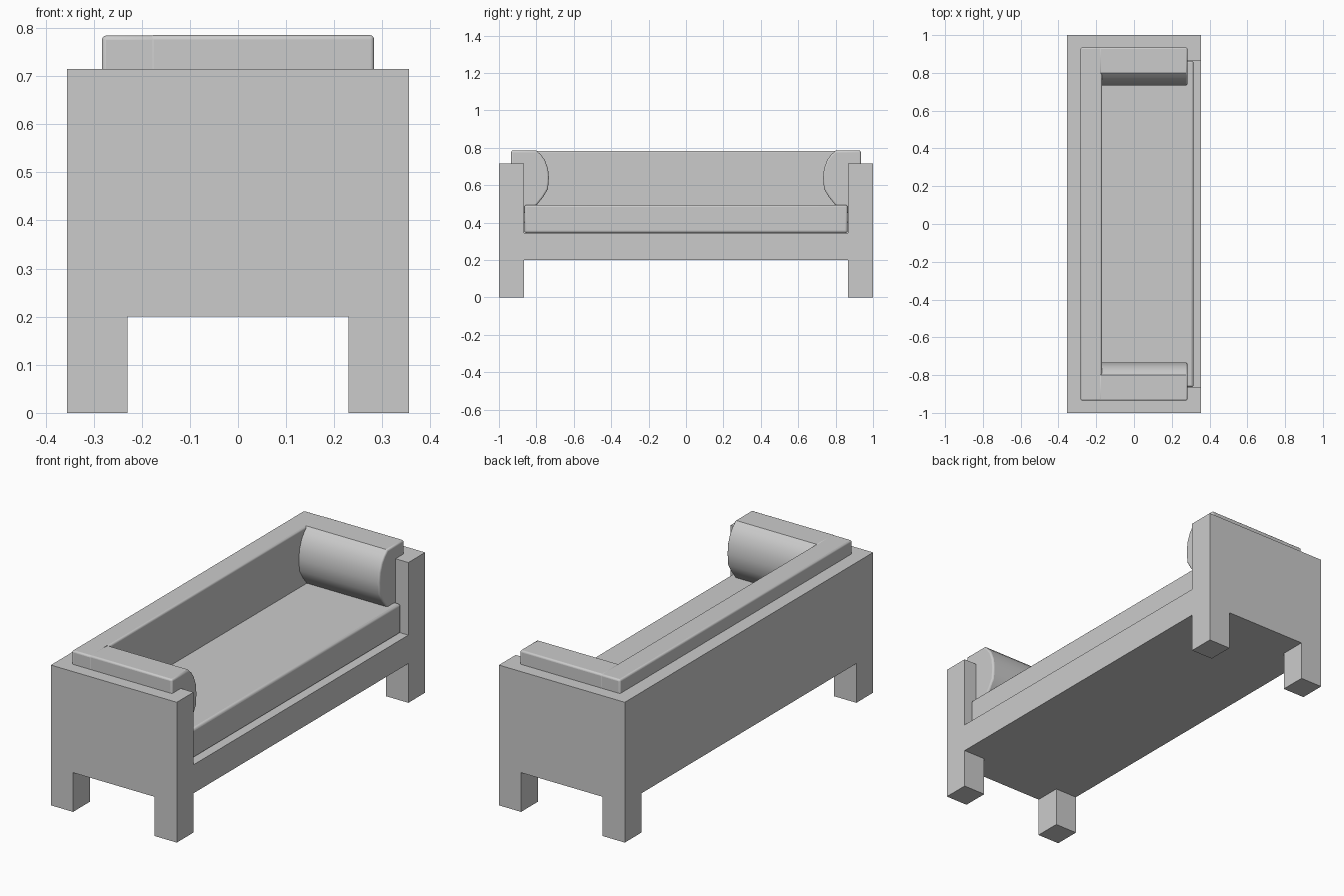
import bpy, bmesh
from mathutils import Vector

if "Cube" in bpy.data.objects:
    bpy.data.objects.remove(bpy.data.objects["Cube"])


def make_object(name, bm):
    bmesh.ops.recalc_face_normals(bm, faces=bm.faces)
    mesh = bpy.data.meshes.new(name)
    bm.to_mesh(mesh)
    bm.free()
    obj = bpy.data.objects.new(name, mesh)
    bpy.context.collection.objects.link(obj)
    return obj


def box(name, low, high):
    low, high = Vector(low), Vector(high)
    bm = bmesh.new()
    bmesh.ops.create_cube(bm, size=1)
    for v in bm.verts:
        v.co = (low + high) / 2 + v.co * (high - low)
    return make_object(name, bm)


def prism(name, profile, x0, x1):
    """Extrude a (y, z) outline along x."""
    bm = bmesh.new()
    face = bm.faces.new([bm.verts.new((x0, y, z)) for y, z in profile])
    grown = bmesh.ops.extrude_face_region(bm, geom=[face])["geom"]
    bmesh.ops.translate(bm, vec=(x1 - x0, 0, 0),
                        verts=[g for g in grown if isinstance(g, bmesh.types.BMVert)])
    return make_object(name, bm)


def soften(obj, width):
    mod = obj.modifiers.new("soft_edges", "BEVEL")
    mod.width, mod.segments = width, 3
    mod.limit_method, mod.angle_limit = "ANGLE", 1.05
    activate(obj)
    bpy.ops.object.shade_smooth_by_angle(angle=0.7)


def activate(obj):
    bpy.ops.object.select_all(action="DESELECT")
    obj.select_set(True)
    bpy.context.view_layer.objects.active = obj


# Frame: one block, carved for the seat well and between the legs
frame = box("frame", (-0.355, -1, 0), (0.355, 1, 0.715))
cutters = [
    box("seat_well_cutter", (-0.22, -0.865, 0.345), (0.5, 0.865, 1)),
    box("side_leg_gap_cutter", (-0.23, -1.2, -0.1), (0.23, 1.2, 0.2)),
    box("front_leg_gap_cutter", (-0.5, -0.865, -0.1), (0.5, 0.865, 0.2)),
]
activate(frame)
for cutter in cutters:
    mod = frame.modifiers.new("carve", "BOOLEAN")
    mod.operation, mod.solver, mod.object = "DIFFERENCE", "EXACT", cutter
    bpy.ops.object.modifier_apply(modifier=mod.name)
    bpy.data.objects.remove(cutter, do_unlink=True)

# Seat cushion
soften(box("seat_cushion", (-0.22, -0.864, 0.345), (0.315, 0.864, 0.495)), 0.012)

# Back cushion, resting over the back and arms
soften(box("back_cushion", (-0.283, -0.935, 0.40), (-0.17, 0.935, 0.784)), 0.009)

# Bulging arm cushions, mirrored
bulge = [(0.935, 0.785), (0.80, 0.785), (0.775, 0.762), (0.755, 0.735),
         (0.738, 0.69), (0.733, 0.64), (0.738, 0.58), (0.765, 0.535),
         (0.80, 0.492), (0.84, 0.45), (0.935, 0.45)]
for name, side in (("left_arm_cushion", -1), ("right_arm_cushion", 1)):
    soften(prism(name, [(side * y, z) for y, z in bulge], -0.185, 0.283), 0.009)
